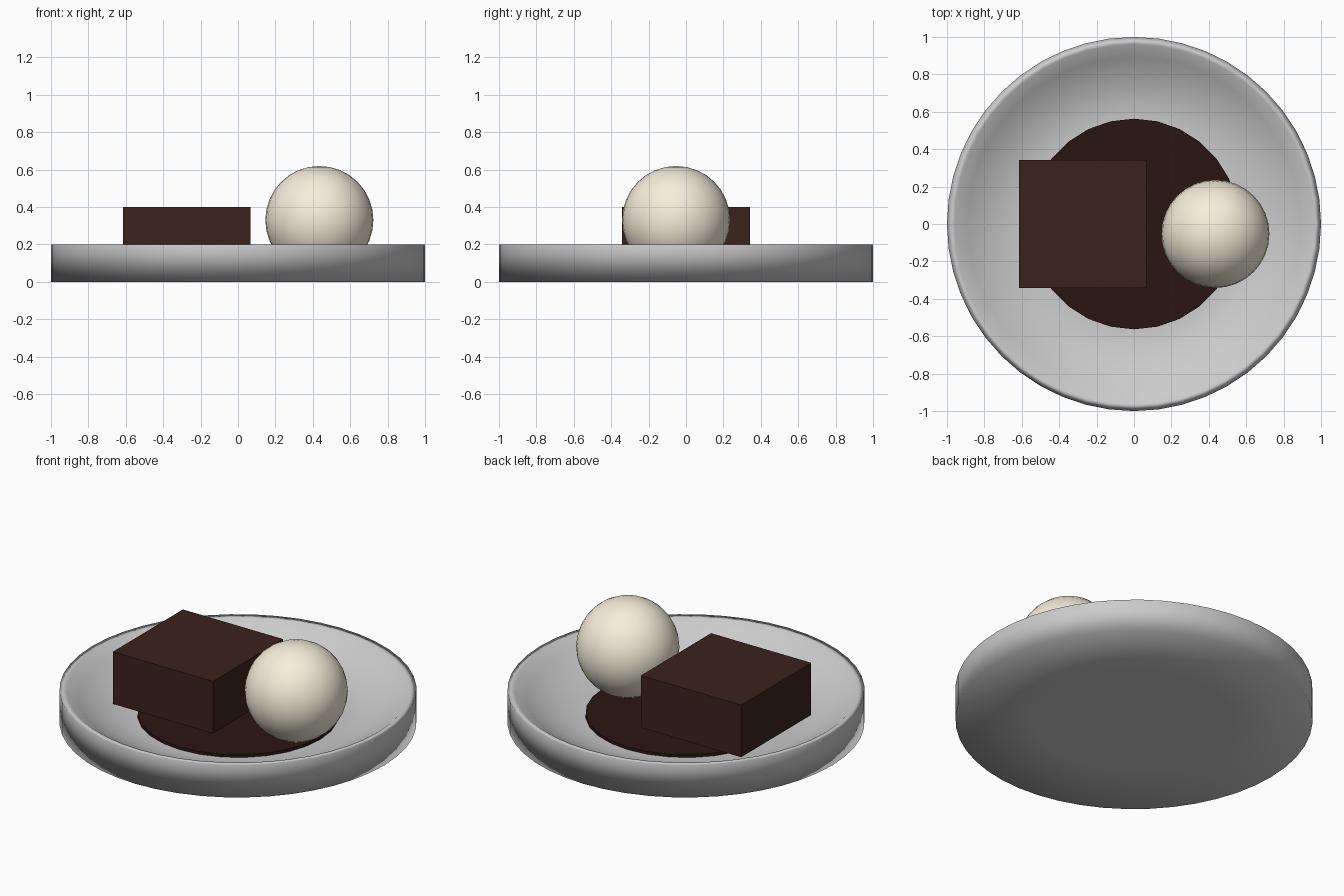
import bpy, math

if "Cube" in bpy.data.objects:
    bpy.data.objects.remove(bpy.data.objects["Cube"])


def paint(obj, name, color):
    mat = bpy.data.materials.new(name)
    mat.diffuse_color = color
    mat.use_nodes = True
    mat.node_tree.nodes["Principled BSDF"].inputs["Base Color"].default_value = mat.diffuse_color
    obj.data.materials.append(mat)


def lathe(name, profile, sides):
    # Spin a profile of (radius, z) points, capping both open ends
    verts, faces = [], []
    for r, z in profile:
        for i in range(sides):
            a = math.tau * i / sides
            verts.append((r * math.cos(a), r * math.sin(a), z))
    for k in range(len(profile) - 1):
        for i in range(sides):
            j = (i + 1) % sides
            a, b = k * sides, (k + 1) * sides
            faces.append((a + i, a + j, b + j, b + i))
    top = (len(profile) - 1) * sides
    faces.append(tuple(reversed(range(sides))))
    faces.append(tuple(range(top, top + sides)))
    mesh = bpy.data.meshes.new(name)
    mesh.from_pydata(verts, [], faces)
    obj = bpy.data.objects.new(name, mesh)
    bpy.context.collection.objects.link(obj)
    return obj


# Dessert plate: flat base, upright edge, thin rim, dished inside
dish = [(0.96 - 0.41 * t, 0.042 + 0.155 * (1 - t) ** 2)
        for t in (i / 6 for i in range(7))]
plate = lathe("plate", [(0.555, 0), (1, 0), (1, 0.2)] + dish, 48)
for p in plate.data.polygons:
    p.use_smooth = True
plate.modifiers.new("area_normals", 'WEIGHTED_NORMAL').mode = 'FACE_AREA'
paint(plate, "white_glaze", (0.95, 0.95, 0.93, 1))

# Sauce pool in the middle of the plate
sauce = lathe("sauce", [(0.563, 0.042), (0.563, 0.06)], 28)
paint(sauce, "dark_sauce", (0.023, 0.008, 0.005, 1))

# Cake block
bpy.ops.mesh.primitive_cube_add(size=1, location=(-0.274, 0, 0.239))
cake = bpy.context.object
cake.name = "cake"
cake.scale = (0.684, 0.684, 0.322)
bpy.ops.object.transform_apply(location=False, rotation=False, scale=True)
paint(cake, "chocolate", (0.043, 0.016, 0.011, 1))

# Ice cream scoop
bpy.ops.mesh.primitive_uv_sphere_add(segments=32, ring_count=16, radius=0.289,
                                     location=(0.435, -0.053, 0.33))
scoop = bpy.context.object
scoop.name = "ice_cream_scoop"
bpy.ops.object.shade_smooth()
paint(scoop, "vanilla", (0.93, 0.86, 0.71, 1))
